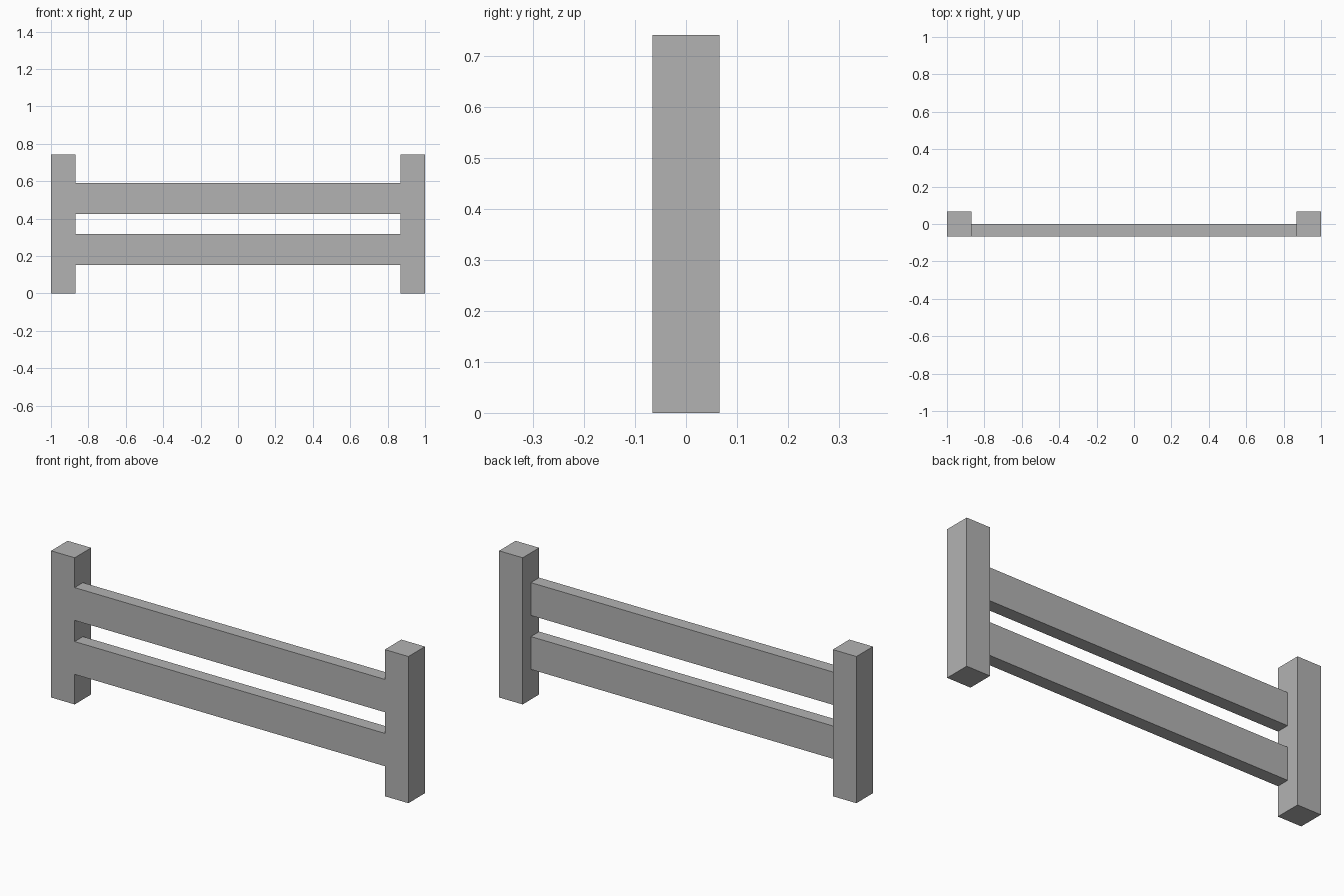
import bpy

cube = bpy.data.objects.get("Cube")
if cube:
    bpy.data.objects.remove(cube, do_unlink=True)

# Single plain grey
grey = bpy.data.materials.new("plain_grey")
grey.use_nodes = True
colour = (0.45, 0.45, 0.45, 1)
grey.diffuse_color = colour
grey.node_tree.nodes["Principled BSDF"].inputs["Base Color"].default_value = colour


def box(name, low, high):
    """Box spanning two opposite corners."""
    centre = [(a + b) / 2 for a, b in zip(low, high)]
    bpy.ops.mesh.primitive_cube_add(size=1, location=centre)
    obj = bpy.context.object
    obj.name = name
    obj.scale = [b - a for a, b in zip(low, high)]
    bpy.ops.object.transform_apply(location=False, rotation=False, scale=True)
    obj.data.materials.append(grey)
    return obj


HALF = 0.066          # half the post depth
INNER = 1 - 2 * HALF  # inner face of the posts
HEIGHT = 0.742
RAIL = 0.166

# Square end posts
box("left_post", (INNER, -HALF, 0), (1, HALF, HEIGHT))
box("right_post", (-1, -HALF, 0), (-INNER, HALF, HEIGHT))

# Rails between the posts, flush with their front faces
for name, z in (("lower_rail", 0.152), ("upper_rail", 0.425)):
    box(name, (-INNER, -HALF, z), (INNER, 0, z + RAIL))
